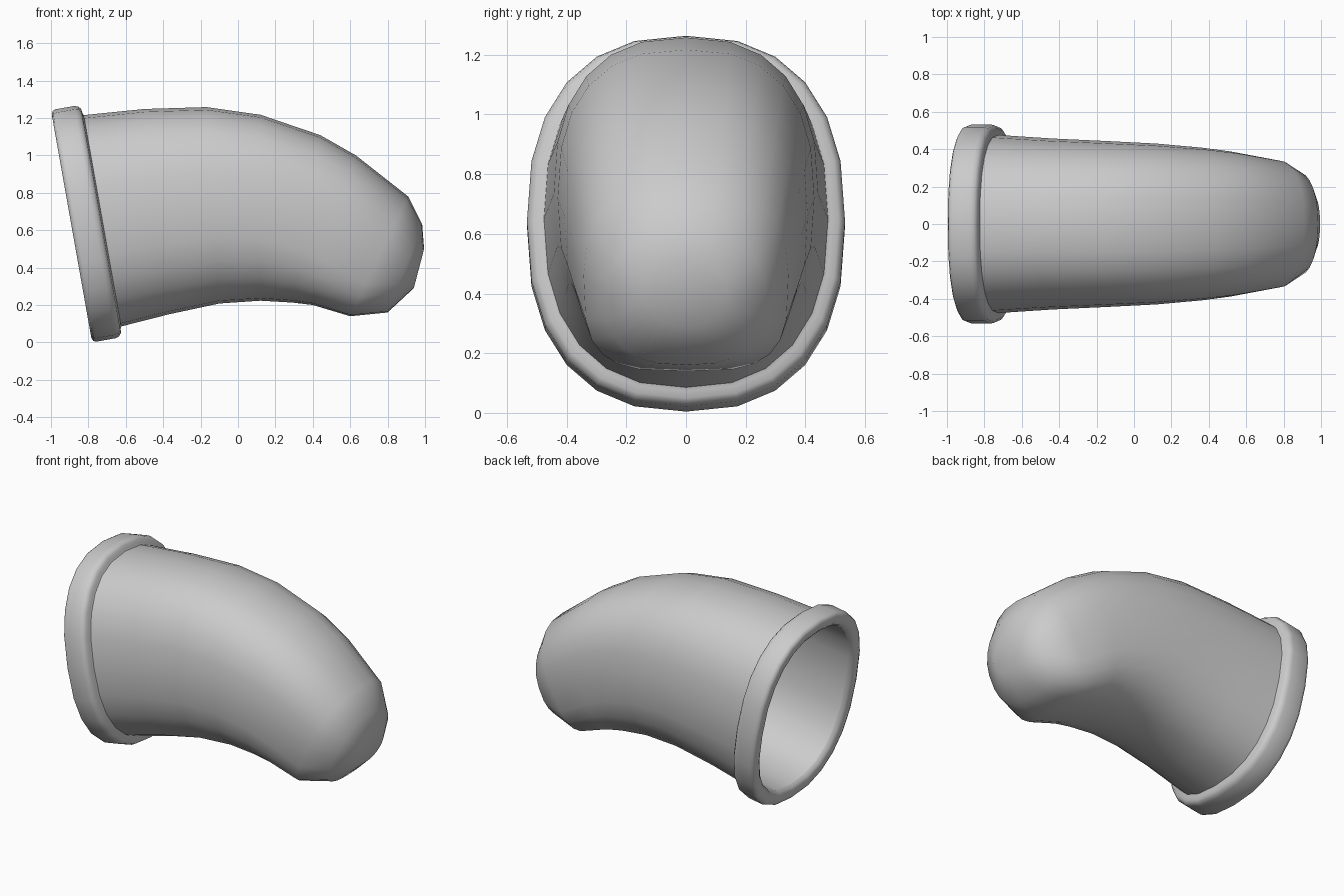
import bpy, bmesh
from math import sin, cos, pi, copysign, radians
from mathutils import Vector

if "Cube" in bpy.data.objects:
    bpy.data.objects.remove(bpy.data.objects["Cube"])

SEG = 24


def spow(v, e):
    return copysign(abs(v) ** e, v)


def section(top, bot, w, p_top=2.4, p_bot=2.4, inset=0.0, shift=0.0):
    """Rounded oval between a top and bottom point (x, z), half width w."""
    t, b = Vector((top[0], 0, top[1])), Vector((bot[0], 0, bot[1]))
    up = (t - b).normalized()
    axis = Vector((up.z, 0, -up.x))
    mid = (t + b) / 2 + axis * shift
    h = (t - b).length / 2 - inset
    w -= inset
    pts = []
    for i in range(SEG):
        a = 2 * pi * i / SEG
        p = p_top if cos(a) > 0 else p_bot
        pts.append(mid + up * h * spow(cos(a), 2 / p)
                   + Vector((0, w * spow(sin(a), 2 / p), 0)))
    return pts


def loft(name, rings, cap=False):
    bm = bmesh.new()
    vr = [[bm.verts.new(p) for p in r] for r in rings]
    for r, s in zip(vr, vr[1:]):
        for i in range(SEG):
            j = (i + 1) % SEG
            bm.faces.new((r[i], r[j], s[j], s[i]))
    if cap:
        bm.faces.new(vr[-1])
    bmesh.ops.recalc_face_normals(bm, faces=bm.faces)
    me = bpy.data.meshes.new(name)
    bm.to_mesh(me)
    bm.free()
    ob = bpy.data.objects.new(name, me)
    bpy.context.collection.objects.link(ob)
    bpy.ops.object.select_all(action='DESELECT')
    ob.select_set(True)
    bpy.context.view_layer.objects.active = ob
    bpy.ops.object.shade_smooth_by_angle(angle=radians(60))
    return ob


# Bent tapering shell: top point, bottom point, half width, roundness
stations = [
    ((-0.83, 1.215), (-0.63, 0.09), 0.472),
    ((-0.50, 1.248), (-0.37, 0.15), 0.457, 2.4, 2.4),
    ((-0.17, 1.258), (-0.10, 0.208), 0.443, 2.45, 2.45),
    ((0.12, 1.217), (0.12, 0.223), 0.43, 2.5, 2.5),
    ((0.44, 1.108), (0.29, 0.213), 0.408, 2.5, 2.7),
    ((0.63, 1.00), (0.40, 0.20), 0.388, 2.5, 3.0),
    ((0.91, 0.78), (0.60, 0.14), 0.343, 2.4, 3.5),
    ((0.985, 0.63), (0.80, 0.16), 0.27, 2.0, 2.6),
    ((0.995, 0.50), (0.94, 0.29), 0.14, 2.0, 2.0),
]
shell = [section(*s) for s in stations]

# Rounded collar: mouth lip to shell fillet, as (inset, distance along axis)
T, B, W = (-1.0, 1.242), (-0.78, 0.0), 0.533
profile = [(0.09, 0.03), (0.08, 0.012), (0.06, 0.0), (0.025, 0.0),
           (0.006, 0.008), (0.0, 0.025), (0.0, 0.125), (0.006, 0.146),
           (0.022, 0.16), (0.045, 0.163), (0.057, 0.168)]
collar = [section(T, B, W, inset=i, shift=d) for i, d in profile]

# Inner lining just inside the shell, from the tip back to the mouth
lining = [section(*s, inset=0.02) for s in stations]
for ring in lining[-2:]:
    for p in ring:
        p.x -= 0.015

# One continuous skin: outer shell with collar, and the lined interior
loft("collar_and_shell", collar + shell[1:], cap=True)
inner = loft("inner_lining", [collar[0]] + lining[1:], cap=True)
inner.data.flip_normals()
